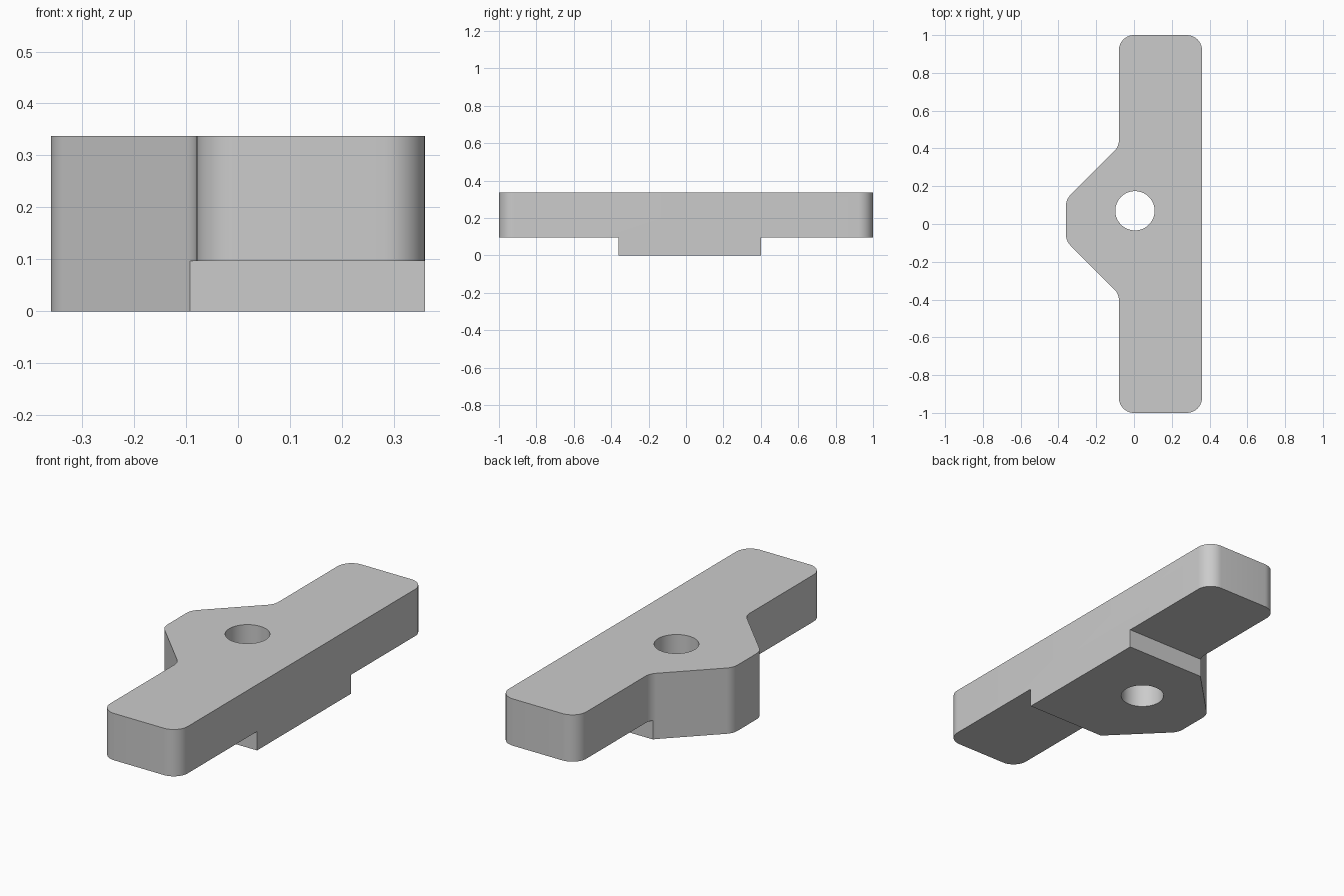
import bpy
import bmesh
import math
from mathutils import Vector

default = bpy.data.objects.get("Cube")
if default:
    bpy.data.objects.remove(default, do_unlink=True)

HEIGHT, STEP = 0.337, 0.097       # full thickness, height of the raised arms
LEFT, RIGHT, INNER = 0.36, -0.36, -0.08
MID = 0.02                        # centre line of the locating pad
PAD_HALF = 0.38
FILLET = 0.08

grey = bpy.data.materials.new("plain grey")
grey.use_nodes = True
colour = (0.6, 0.6, 0.6, 1)
grey.diffuse_color = colour
grey.node_tree.nodes["Principled BSDF"].inputs["Base Color"].default_value = colour


def rounded(corners, radius, steps=10):
    """Outline with a tangent arc at every corner, inward or outward."""
    points = []
    for i, corner in enumerate(corners):
        p = Vector(corner)
        a = (Vector(corners[i - 1]) - p).normalized()
        b = (Vector(corners[(i + 1) % len(corners)]) - p).normalized()
        half = a.angle(b) / 2
        centre = p + (a + b).normalized() * (radius / math.sin(half))
        start = p + a * (radius / math.tan(half)) - centre
        end = p + b * (radius / math.tan(half)) - centre
        sweep = math.pi - 2 * half
        for s in range(steps + 1):
            t = s / steps
            arc = (start * math.sin((1 - t) * sweep) + end * math.sin(t * sweep)) / math.sin(sweep)
            points.append(centre + arc)
    return points


def prism(name, outline, z0, z1):
    bm = bmesh.new()
    face = bm.faces.new([bm.verts.new((p[0], p[1], z0)) for p in outline])
    top = bmesh.ops.extrude_face_region(bm, geom=[face])["geom"]
    bmesh.ops.translate(bm, vec=(0, 0, z1 - z0),
                        verts=[v for v in top if isinstance(v, bmesh.types.BMVert)])
    bmesh.ops.recalc_face_normals(bm, faces=bm.faces)
    mesh = bpy.data.meshes.new(name)
    bm.to_mesh(mesh)
    bm.free()
    mesh.materials.append(grey)
    obj = bpy.data.objects.new(name, mesh)
    bpy.context.collection.objects.link(obj)
    return obj


# Bar with a chamfered lobe on its right side
lobe = [(INNER, MID + 0.39), (RIGHT, MID + 0.11), (RIGHT, MID - 0.11), (INNER, MID - 0.39)]
outline = [(LEFT, -1), (LEFT, 1), (INNER, 1)] + lobe + [(INNER, -1)]
bar = prism("clamp_bar", rounded(outline, FILLET), 0, HEIGHT)

# Cutters: bolt hole and the underside relief of both arms
hole = [(0.005 + 0.104 * math.cos(a), 0.07 + 0.104 * math.sin(a))
        for a in (math.tau * i / 64 for i in range(64))]
cutters = [prism("bolt_hole_cutter", hole, -0.1, HEIGHT + 0.1)]
for name, side in (("back", 1), ("front", -1)):
    y0, y1 = MID + side * PAD_HALF, side * 1.2
    relief = [(-0.6, y0), (0.6, y0), (0.6, y1), (-0.6, y1)]
    cutters.append(prism(name + "_relief_cutter", relief, -0.1, STEP))

bpy.ops.object.select_all(action='DESELECT')
bpy.context.view_layer.objects.active = bar
bar.select_set(True)
for cutter in cutters:
    cutter.hide_render = True
    cut = bar.modifiers.new("cut", 'BOOLEAN')
    cut.operation = 'DIFFERENCE'
    cut.solver = 'EXACT'
    cut.object = cutter
    bpy.ops.object.modifier_apply(modifier=cut.name)
    bpy.data.objects.remove(cutter, do_unlink=True)

bpy.ops.object.shade_smooth_by_angle(angle=math.radians(30))
